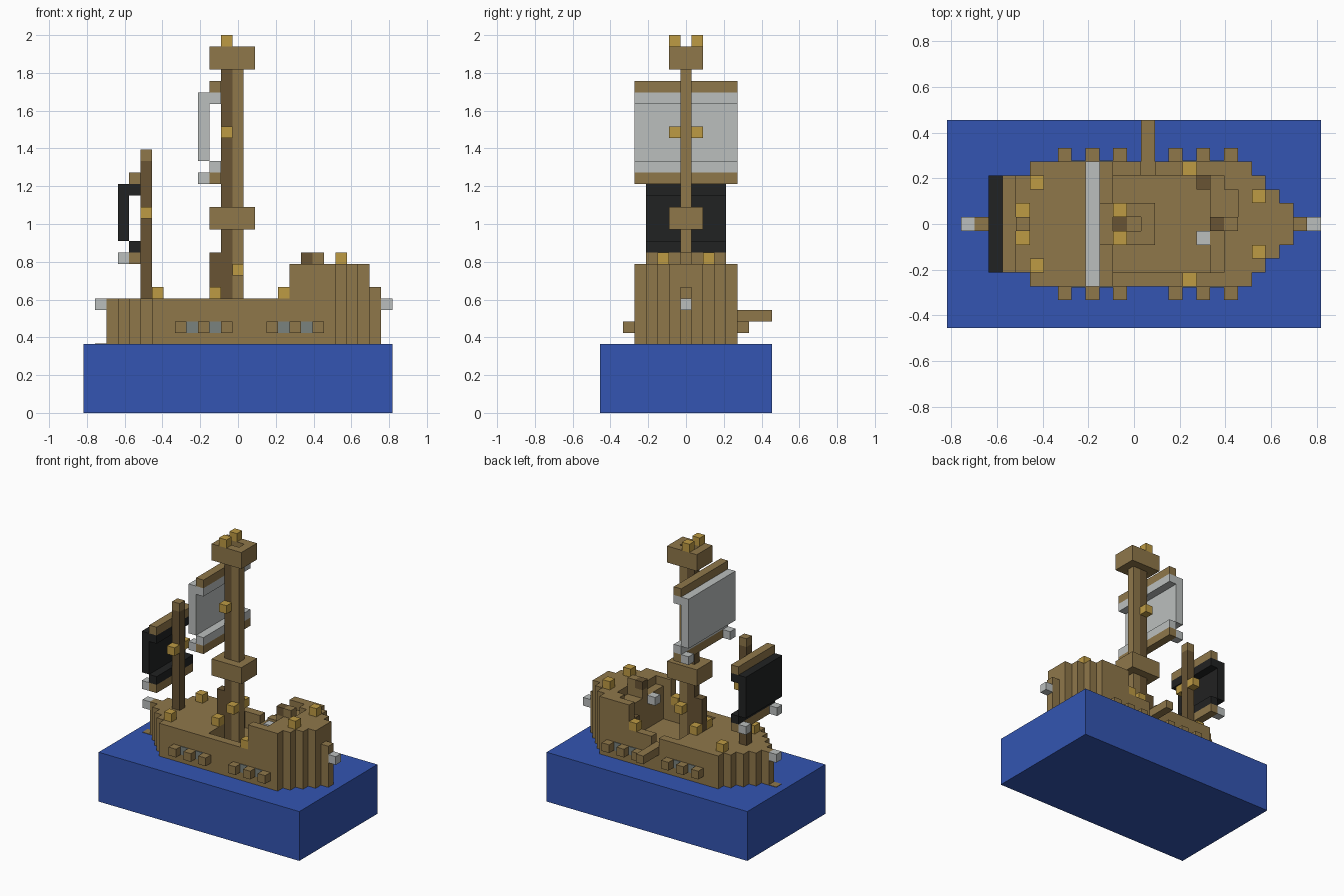
import bpy
import bmesh

cube = bpy.data.objects.get("Cube")
if cube:
    bpy.data.objects.remove(cube, do_unlink=True)

U = 2 / 33             # edge of one block
MID = 7                # block row on the centre line


def material(name, rgb):
    lin = [((c / 255 + 0.055) / 1.055) ** 2.4 for c in rgb] + [1]
    m = bpy.data.materials.new(name)
    m.use_nodes = True
    m.diffuse_color = lin
    m.node_tree.nodes["Principled BSDF"].inputs["Base Color"].default_value = lin
    return m


wood = material("wood", (143, 119, 74))
dark = material("dark wood", (104, 84, 52))
gold = material("lantern gold", (190, 155, 68))
white = material("white cloth", (187, 191, 190))
black = material("black cloth", (33, 34, 34))
blue = material("water blue", (51, 85, 178))
grey = material("port grey", (122, 130, 126))


def build(name, mat, boxes):
    """One object from boxes given as (x range, y range, z range) in blocks."""
    bm = bmesh.new()
    for box in boxes:
        verts = bmesh.ops.create_cube(bm, size=1)["verts"]
        for v in verts:
            v.co = [(lo + (hi - lo) * (c + 0.5)) * U - off
                    for c, (lo, hi), off in zip(v.co, box, (13.5 * U, 7.5 * U, 0))]
    mesh = bpy.data.meshes.new(name)
    bm.to_mesh(mesh)
    bm.free()
    mesh.materials.append(mat)
    ob = bpy.data.objects.new(name, mesh)
    bpy.context.collection.objects.link(ob)
    return ob


def block(x, y, z):
    return ((x, x + 1), (y, y + 1), (z, z + 1))


def span(half):
    return (MID - half, MID + half + 1)


def pair(x, offset, z):
    return [block(x, MID - offset, z), block(x, MID + offset, z)]


# Sea
build("sea", blue, [((0, 27), (0, 15), (0, 6))])
build("bow_waterline_plate", wood, [((1, 2), (7, 8), (6, 6.05))])

# Hull: solid foredeck, sunken waist with rails, raised rear deck
foredeck = [((2 + i, 3 + i), span(i), (6, 10)) for i in range(4)]
foredeck.append(((6, 12), span(4), (6, 10)))
build("foredeck_hull", wood, foredeck)
build("waist_hull", wood, [
    ((12, 19), span(3), (6, 8)),
    ((12, 18), (3, 4), (6, 10)),
    ((12, 14), (11, 12), (6, 10)),
    ((14, 15), (11, 12), (6, 9)),
    ((15, 18), (11, 12), (6, 10))])
rear = [((18, 20), (3, 4), (6, 13)), ((18, 20), (11, 12), (6, 13)),
        ((19, 20), span(3), (6, 12)),
        ((20, 21), (3, 8), (6, 13)), ((20, 21), (8, 10), (6, 12)),
        ((20, 21), (10, 12), (6, 13)), ((21, 22), span(4), (6, 13))]
rear += [((22 + i, 23 + i), span(3 - i), (6, 13)) for i in range(3)]
rear.append(((25, 26), (7, 8), (6, 11)))
build("rear_hull", wood, rear)
build("gangplank", wood, [((14, 15), (12, 15), (8, 9))])

# Cannons along both sides, with grey ports between them
build("cannons", wood, [b for x in (8, 10, 12, 16, 18, 20) for b in pair(x, 5, 7)])
build("gun_ports", grey, [((x, x + 1), y, (7, 8)) for x in (9, 11, 17, 19)
                          for y in ((2.92, 3), (12, 12.08))])

# Rear deck fittings
build("helm_wheel", dark, [block(19, MID, 13)])
build("helm_post", wood, [block(20, MID, 13), block(19, MID, 12)])
build("rear_steps", dark, [((18, 19), (10, 11), (8, 11))])
build("door_lamp", white, [block(18, 6, 11)])
build("bow_knob", white, [block(1, MID, 9)])
build("stern_knob", white, [block(26, MID, 9)])

# Masts
build("main_mast_front", dark, [((12, 13), span(0), (8, 31))])
build("main_mast_back", wood, [((13, 14), span(0), (8, 31))])
build("mast_brace", dark, [((11, 12), span(0), (10, 14))])
build("fore_mast", dark, [((5, 6), span(0), (10, 22))])
build("fore_mast_cap", wood, [block(5, MID, 22)])


def lookout(name, z):
    zr = (z, z + 2)
    build(name, wood, [((11, 15), (6, 7), zr), ((11, 15), (8, 9), zr),
                       ((11, 12), (7, 8), zr), ((14, 15), (7, 8), zr)])


lookout("lower_lookout", 16)
lookout("upper_lookout", 30)


# Square sails: bulging sheet with returns at head and foot, between two yards
def sail(name, x, half, z, height, cloth):
    w, back, front = span(half), (x, x + 1), (x - 1, x)
    top = z + height
    build(name + "_sail", cloth, [
        (front, w, (z + 2, top)),
        (back, w, (top - 1, top)),
        (back, w, (z + 1, z + 2))])
    build(name + "_yards", wood, [(back, w, (top, top + 1)), (back, w, (z, z + 1))])
    build(name + "_yard_knobs", white, pair(x - 1, half, z))


sail("main", 11, 4, 20, 8, white)
sail("fore", 4, 3, 13, 7, black)

# Lanterns in mirrored pairs: (x, offset from centre, height)
lanterns = [(6, 3, 10), (17, 4, 10), (22, 2, 13), (11, 1, 10),
            (13, 1, 12), (12, 1, 24), (12, 1, 32), (5, 1, 17)]
build("lanterns", gold, [b for spot in lanterns for b in pair(*spot)])
